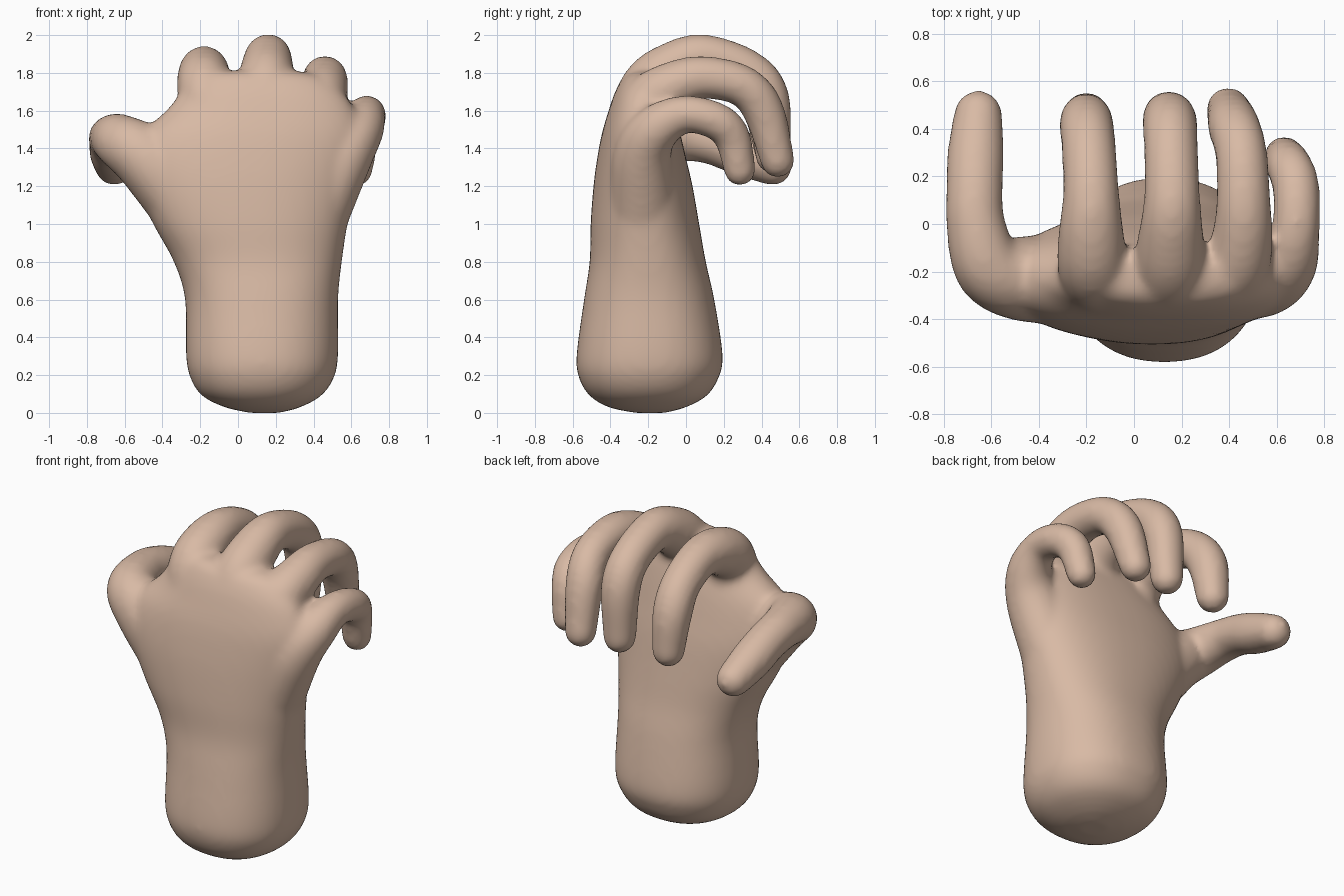
import bpy, bmesh, math
from mathutils import Vector

if "Cube" in bpy.data.objects:
    bpy.data.objects.remove(bpy.data.objects["Cube"])

bm = bmesh.new()

def bridge(rings):
    """Skin a list of equal-length point rings and cap both ends."""
    loops = [[bm.verts.new(p) for p in r] for r in rings]
    n = len(loops[0])
    for a, b in zip(loops, loops[1:]):
        for i in range(n):
            bm.faces.new((a[i], a[(i + 1) % n], b[(i + 1) % n], b[i]))
    bm.faces.new(loops[0][::-1])
    bm.faces.new(loops[-1])

def spline(pts, steps=6):
    """Catmull-Rom interpolation of tuples of any length."""
    p = [Vector(q) for q in pts]
    p = [2 * p[0] - p[1]] + p + [2 * p[-1] - p[-2]]
    out = []
    for a, b, c, d in zip(p, p[1:], p[2:], p[3:]):
        for k in range(steps):
            t = k / steps
            out.append(0.5 * (2 * b + (c - a) * t + (2 * a - 5 * b + 4 * c - d) * t * t
                              + (3 * b - a - 3 * c + d) * t ** 3))
    return out + [p[-2]]

def digit(pts, n=20):
    """Tapered tube along a path with a round tip."""
    s = spline(pts)
    c = [v.xyz for v in s]
    r = [v.w for v in s]
    tang = [(c[min(i + 1, len(c) - 1)] - c[max(i - 1, 0)]).normalized() for i in range(len(c))]
    end, rad, tip = c[-1], r[-1], tang[-1]
    for a in (20, 40, 60, 78):
        a = math.radians(a)
        c.append(end + tip * rad * math.sin(a))
        r.append(rad * math.cos(a))
        tang.append(tip)
    rings, u = [], Vector((1, 0, 0))
    for p, q, t in zip(c, r, tang):
        u = (u - t * u.dot(t)).normalized()
        v = t.cross(u)
        rings.append([p + q * (u * math.cos(2 * math.pi * k / n) + v * math.sin(2 * math.pi * k / n))
                      for k in range(n)])
    bridge(rings)

def section(z, x0, x1, y0, y1, n=48, power=2.25):
    """Rounded oval slice of the wrist and palm."""
    cx, cy, hx, hy = (x0 + x1) / 2, (y0 + y1) / 2, (x1 - x0) / 2, (y1 - y0) / 2
    pts = []
    for k in range(n):
        a = 2 * math.pi * k / n
        c, s = math.cos(a), math.sin(a)
        pts.append((cx + hx * math.copysign(abs(c) ** (2 / power), c),
                    cy + hy * math.copysign(abs(s) ** (2 / power), s), z))
    return pts

# wrist and palm
bridge([section(*s) for s in spline((
    (0.00, 0.06, 0.22, -0.27, -0.11), (0.03, -0.07, 0.33, -0.41, 0.00),
    (0.09, -0.19, 0.44, -0.51, 0.11), (0.18, -0.25, 0.505, -0.565, 0.17),
    (0.30, -0.275, 0.53, -0.58, 0.195), (0.60, -0.28, 0.53, -0.54, 0.15),
    (0.80, -0.34, 0.55, -0.51, 0.105), (1.00, -0.45, 0.58, -0.505, 0.07),
    (1.20, -0.54, 0.62, -0.49, 0.035), (1.35, -0.56, 0.65, -0.47, 0.00),
    (1.48, -0.51, 0.66, -0.445, -0.03), (1.60, -0.38, 0.62, -0.41, -0.06),
    (1.70, -0.30, 0.55, -0.375, -0.09), (1.78, -0.22, 0.44, -0.33, -0.12),
    (1.81, -0.14, 0.32, -0.28, -0.15)), 4)])

# index, middle, ring, little finger, thumb
for path in (
    [(-0.12, -0.25, 1.42, .16), (-0.17, -0.195, 1.69, .15), (-0.18, -0.05, 1.79, .14), (-0.18, 0.12, 1.815, .12),
     (-0.19, 0.32, 1.73, .115), (-0.20, 0.42, 1.59, .115), (-0.20, 0.46, 1.365, .095)],
    [(0.13, -0.26, 1.45, .17), (0.15, -0.20, 1.71, .155), (0.155, -0.06, 1.83, .14), (0.16, 0.10, 1.885, .12),
     (0.155, 0.33, 1.805, .115), (0.15, 0.435, 1.66, .115), (0.14, 0.46, 1.36, .095)],
    [(0.36, -0.25, 1.40, .16), (0.42, -0.20, 1.63, .15), (0.455, -0.06, 1.735, .13), (0.46, 0.10, 1.775, .115),
     (0.45, 0.30, 1.73, .11), (0.42, 0.41, 1.60, .11), (0.395, 0.485, 1.335, .092)],
    [(0.42, -0.23, 1.08, .18), (0.56, -0.23, 1.36, .155), (0.645, -0.16, 1.50, .13), (0.68, -0.01, 1.58, .102),
     (0.68, 0.16, 1.545, .10), (0.65, 0.245, 1.46, .097), (0.63, 0.285, 1.285, .085)],
    [(-0.25, -0.22, 1.08, .20), (-0.47, -0.23, 1.33, .18), (-0.61, -0.18, 1.43, .15), (-0.665, 0.00, 1.455, .125),
     (-0.67, 0.15, 1.43, .12), (-0.665, 0.30, 1.37, .12), (-0.655, 0.46, 1.305, .103)]):
    digit(path)

bmesh.ops.recalc_face_normals(bm, faces=bm.faces)
mesh = bpy.data.meshes.new("hand")
bm.to_mesh(mesh)
bm.free()
hand = bpy.data.objects.new("hand", mesh)
bpy.context.collection.objects.link(hand)

skin = bpy.data.materials.new("skin")
skin.diffuse_color = (0.69, 0.49, 0.375, 1)
skin.use_nodes = True
skin.node_tree.nodes["Principled BSDF"].inputs["Base Color"].default_value = skin.diffuse_color
mesh.materials.append(skin)

# fuse everything into one soft surface
remesh = hand.modifiers.new("fuse", 'REMESH')
remesh.mode = 'VOXEL'
remesh.voxel_size = 0.02
remesh.use_smooth_shade = True
soften = hand.modifiers.new("soften", 'SMOOTH')
soften.factor = 0.5
soften.iterations = 12
